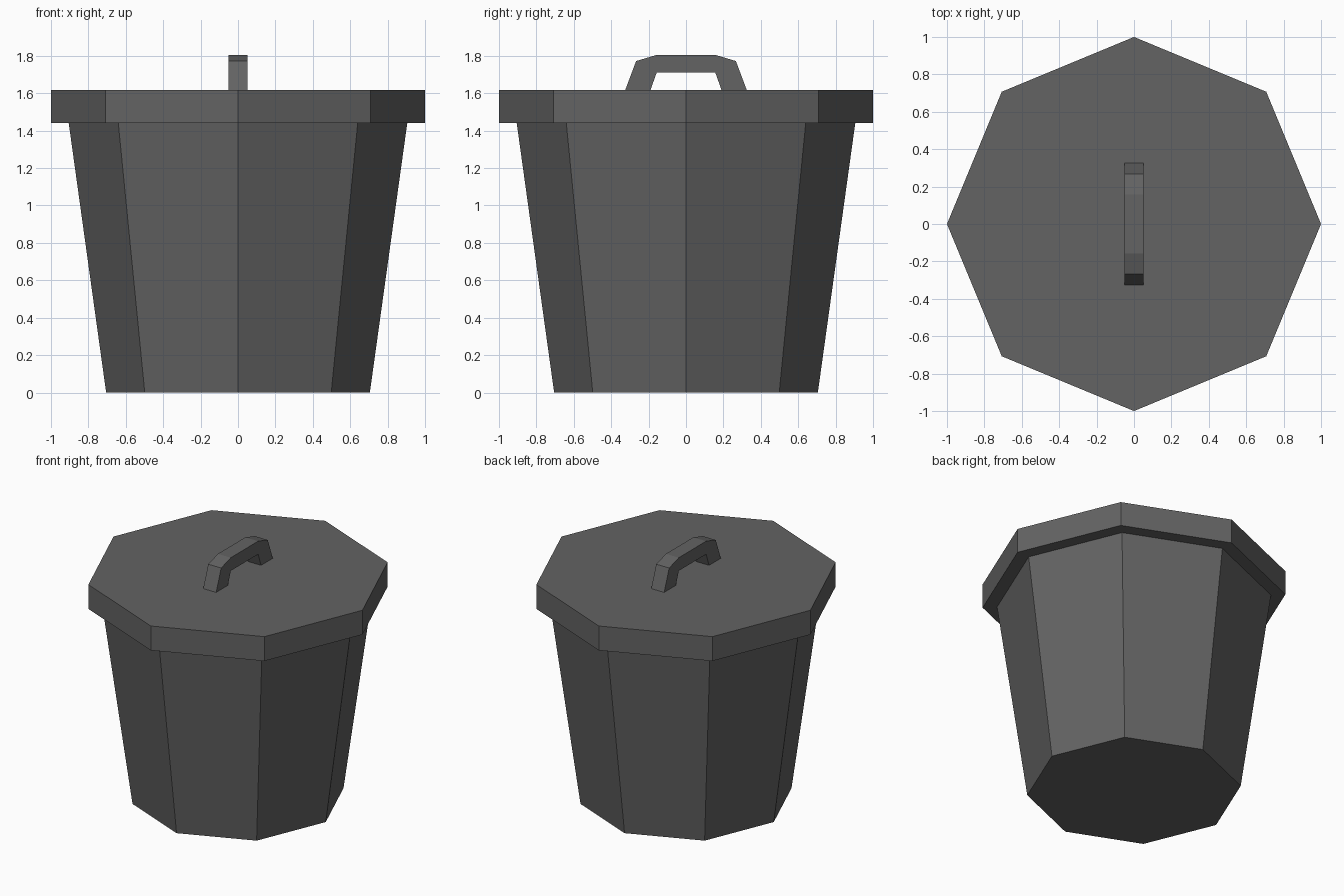
import bpy, bmesh, math

if "Cube" in bpy.data.objects:
    bpy.data.objects.remove(bpy.data.objects["Cube"])

grey = bpy.data.materials.new("dark grey")
grey.diffuse_color = (0.125, 0.125, 0.125, 1)
grey.use_nodes = True
grey.node_tree.nodes["Principled BSDF"].inputs["Base Color"].default_value = grey.diffuse_color


def finish(name, bm):
    bmesh.ops.recalc_face_normals(bm, faces=bm.faces)
    mesh = bpy.data.meshes.new(name)
    bm.to_mesh(mesh)
    bm.free()
    mesh.materials.append(grey)
    obj = bpy.data.objects.new(name, mesh)
    bpy.context.collection.objects.link(obj)
    return obj


def octagon_frustum(name, rings):
    """Closed eight-sided solid through (radius, z) rings, corners on the axes."""
    bm = bmesh.new()
    loops = [[bm.verts.new((r * math.cos(i * math.pi / 4),
                            r * math.sin(i * math.pi / 4), z))
              for i in range(8)] for r, z in rings]
    for a, b in zip(loops, loops[1:]):
        for i in range(8):
            j = (i + 1) % 8
            bm.faces.new((a[i], a[j], b[j], b[i]))
    bm.faces.new(loops[0])
    bm.faces.new(loops[-1])
    return finish(name, bm)


# Tapered bin body and overhanging lid
octagon_frustum("bin_body", [(0.705, 0), (0.905, 1.44)])
octagon_frustum("lid", [(1.0, 1.44), (1.0, 1.617)])

# Lid handle: arched profile in y/z, mirrored and given thickness along x
half = [(0.19, 1.617), (0.325, 1.617), (0.267, 1.772), (0.157, 1.805)]
inner = (0.157, 1.71)
right = [inner] + half
profile = right + [(-y, z) for y, z in reversed(right)]
bm = bmesh.new()
face = bm.faces.new([bm.verts.new((-0.052, y, z)) for y, z in profile])
ext = bmesh.ops.extrude_face_region(bm, geom=[face], use_keep_orig=True)
bmesh.ops.translate(bm, vec=(0.104, 0, 0),
                    verts=[v for v in ext["geom"] if isinstance(v, bmesh.types.BMVert)])
finish("lid_handle", bm)
